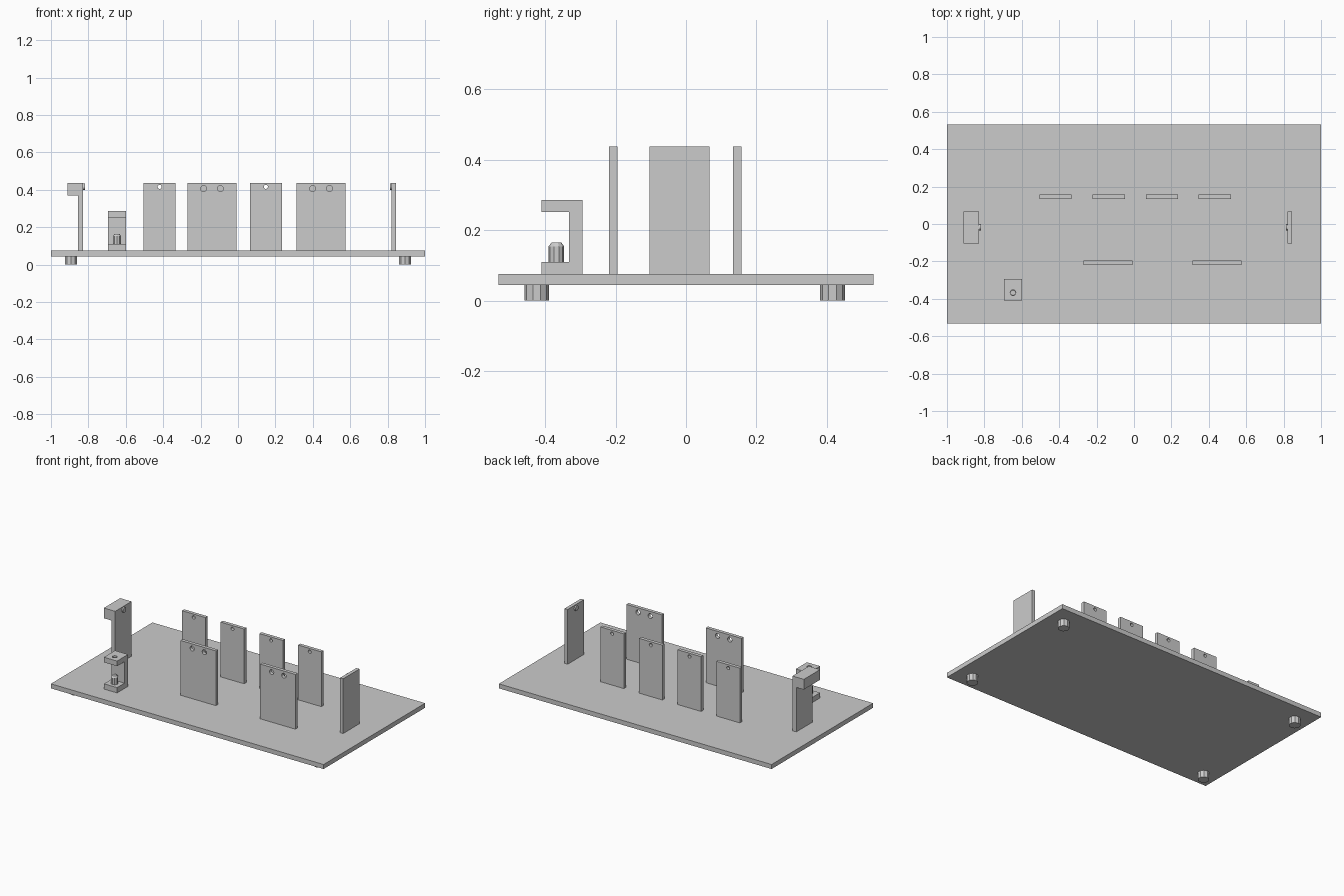
import bpy, bmesh
from mathutils import Matrix, Vector

if "Cube" in bpy.data.objects:
    bpy.data.objects.remove(bpy.data.objects["Cube"])

ROT = {'X': Matrix.Rotation(1.5707963, 4, 'Y'), 'Y': Matrix.Rotation(1.5707963, 4, 'X'), 'Z': Matrix()}


def finish(name, bm):
    bmesh.ops.recalc_face_normals(bm, faces=bm.faces)
    mesh = bpy.data.meshes.new(name)
    bm.to_mesh(mesh)
    bm.free()
    obj = bpy.data.objects.new(name, mesh)
    bpy.context.collection.objects.link(obj)
    return obj


def box(name, x, y, z):
    bm = bmesh.new()
    bmesh.ops.create_cube(bm, size=1)
    for v in bm.verts:
        v.co = Vector([(a[0] + a[1]) / 2 + c * (a[1] - a[0]) for a, c in zip((x, y, z), v.co)])
    return finish(name, bm)


def cylinder(name, centre, r, depth, axis='Z', sides=16, top=None):
    bm = bmesh.new()
    bmesh.ops.create_cone(bm, cap_ends=True, segments=sides, radius1=r,
                          radius2=r if top is None else top, depth=depth,
                          matrix=Matrix.Translation(centre) @ ROT[axis])
    return finish(name, bm)


def extrude(name, points, offset):
    bm = bmesh.new()
    face = bm.faces.new([bm.verts.new(p) for p in points])
    new = bmesh.ops.extrude_face_region(bm, geom=[face])['geom']
    bmesh.ops.translate(bm, vec=offset, verts=[g for g in new if isinstance(g, bmesh.types.BMVert)])
    return finish(name, bm)


def drill(obj, centre, r, depth, axis):
    cutter = cylinder("hole_cutter", centre, r, depth, axis)
    cutter.hide_render = True
    mod = obj.modifiers.new("hole", 'BOOLEAN')
    mod.operation, mod.object, mod.solver = 'DIFFERENCE', cutter, 'EXACT'
    bpy.context.view_layer.objects.active = obj
    bpy.ops.object.modifier_apply(modifier=mod.name)
    bpy.data.objects.remove(cutter, do_unlink=True)


FLOOR, TOP = 0.075, 0.438

# Base board and its four feet
box("base_board", (-1, 1), (-0.532, 0.532), (0.045, FLOOR))
for i, (sx, sy) in enumerate([(-1, -1), (1, -1), (-1, 1), (1, 1)]):
    cylinder(f"foot_{i + 1}", (sx * 0.893, -0.004 + sy * 0.42, 0.0235), 0.035, 0.047, sides=10)

# Back row: narrow plates with one hole
for i, x in enumerate([-0.419, -0.135, 0.149, 0.432]):
    plate = box(f"narrow_plate_{i + 1}", (x - 0.086, x + 0.086), (0.134, 0.157), (FLOOR, TOP))
    drill(plate, (x, 0.145, 0.416), 0.011, 0.1, 'Y')

# Front row: wide plates with two holes
for i, x in enumerate([-0.139, 0.444]):
    plate = box(f"wide_plate_{i + 1}", (x - 0.13, x + 0.13), (-0.218, -0.195), (FLOOR, TOP))
    for dx in (-0.045, 0.045):
        drill(plate, (x + dx, -0.207, 0.407), 0.016, 0.1, 'Y')

# End plate and hooked end bracket, each with a short stud facing inward
box("end_plate", (0.821, 0.844), (-0.104, 0.067), (FLOOR, TOP))
cylinder("end_plate_stud", (0.819, -0.018, 0.416), 0.017, 0.014, 'X')
hook = [(-0.828, FLOOR), (-0.828, TOP), (-0.911, TOP), (-0.911, 0.37), (-0.856, 0.37), (-0.856, FLOOR)]
extrude("hook_bracket", [(x, -0.104, z) for x, z in hook], (0, 0.171, 0))
cylinder("hook_bracket_stud", (-0.826, -0.018, 0.416), 0.017, 0.014, 'X')

# C-shaped clamp with a drilled upper arm
clamp = [(-0.41, FLOOR), (-0.294, FLOOR), (-0.294, 0.286), (-0.41, 0.286),
         (-0.41, 0.252), (-0.332, 0.252), (-0.332, 0.11), (-0.41, 0.11)]
c_clamp = extrude("c_clamp", [(-0.696, y, z) for y, z in clamp], (0.096, 0, 0))
drill(c_clamp, (-0.647, -0.367, 0.27), 0.015, 0.1, 'Z')

# Peg on the lower arm, with a chamfered tip
cylinder("peg", (-0.647, -0.368, 0.131), 0.022, 0.046, sides=10)
cylinder("peg_tip", (-0.647, -0.368, 0.1595), 0.022, 0.011, sides=10, top=0.014)
